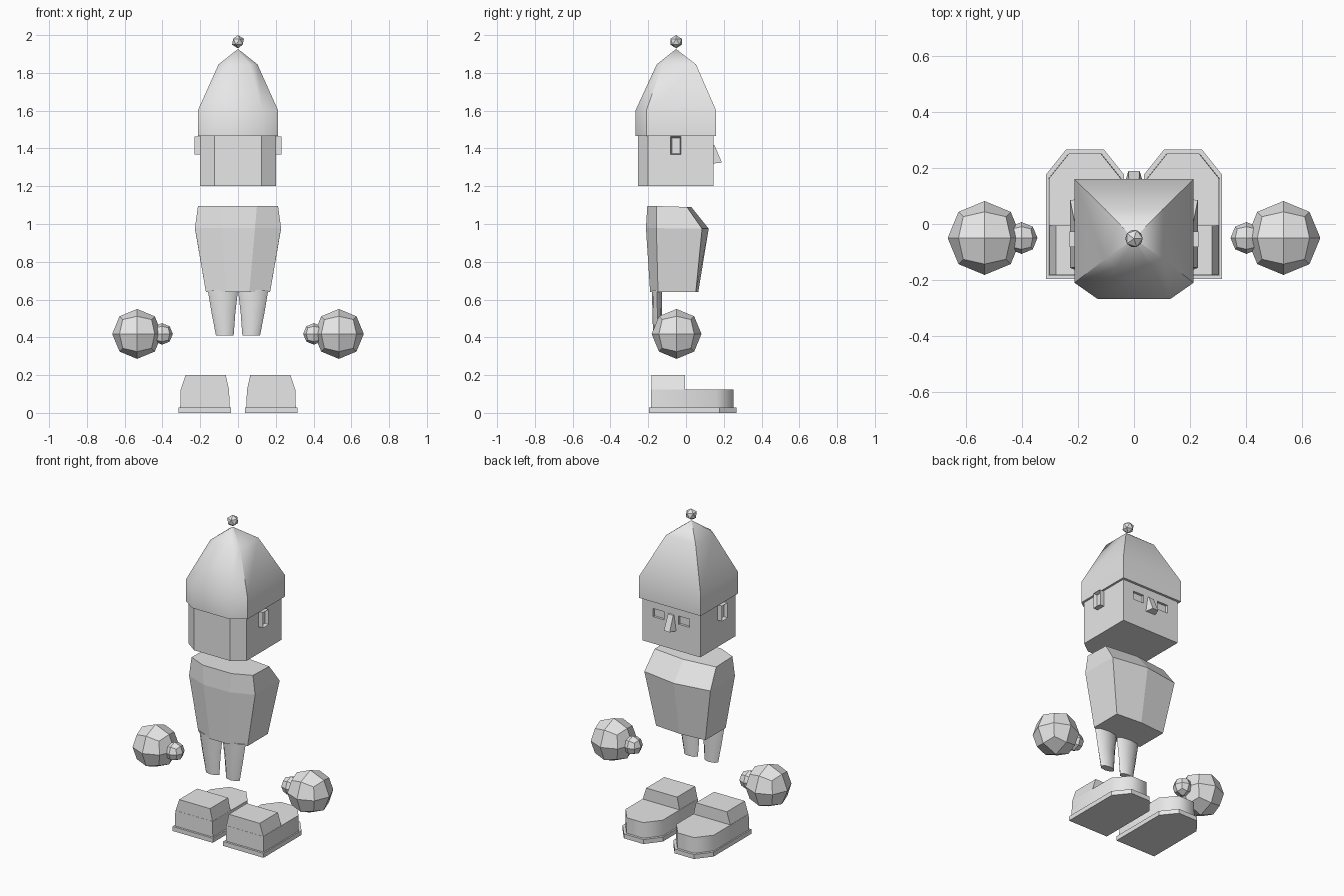
import bpy, bmesh, math
from mathutils import Matrix, Vector

cube = bpy.data.objects.get("Cube")
if cube:
    bpy.data.objects.remove(cube, do_unlink=True)

grey = bpy.data.materials.new("plain_grey")
grey.use_nodes = True
grey.diffuse_color = (0.8, 0.8, 0.8, 1)
grey.node_tree.nodes["Principled BSDF"].inputs["Base Color"].default_value = (0.8, 0.8, 0.8, 1)


def finish(name, bm, smooth=None):
    bmesh.ops.recalc_face_normals(bm, faces=bm.faces[:])
    me = bpy.data.meshes.new(name)
    bm.to_mesh(me)
    bm.free()
    me.materials.append(grey)
    ob = bpy.data.objects.new(name, me)
    bpy.context.collection.objects.link(ob)
    if smooth:
        bpy.ops.object.select_all(action='DESELECT')
        ob.select_set(True)
        bpy.context.view_layer.objects.active = ob
        bpy.ops.object.shade_smooth_by_angle(angle=math.radians(smooth))
    return ob


def loft(name, rings, smooth=None):
    """Skin a stack of equal-length rings of (x, y, z) points and cap both ends."""
    bm = bmesh.new()
    vs = [[bm.verts.new(p) for p in r] for r in rings]
    n = len(vs[0])
    for a, b in zip(vs, vs[1:]):
        for i in range(n):
            j = (i + 1) % n
            bm.faces.new((a[i], a[j], b[j], b[i]))
    bm.faces.new(vs[0])
    bm.faces.new(vs[-1])
    bmesh.ops.remove_doubles(bm, verts=bm.verts[:], dist=0.0005)
    return finish(name, bm, smooth)


def box(bm, lo, hi):
    lo, hi = Vector(lo), Vector(hi)
    m = Matrix.Translation((lo + hi) / 2) @ Matrix.Diagonal((*(hi - lo), 1))
    return bmesh.ops.create_cube(bm, size=1, matrix=m)


def chamfered(w, y0, y1, z, cx, cy):
    """Rectangle ring with its two low-y corners cut off."""
    return [(w, y1, z), (-w, y1, z), (-w, y0 + cy, z), (-w + cx, y0, z),
            (w - cx, y0, z), (w, y0 + cy, z)]


# Head
head = loft("head", [chamfered(0.2, -0.255, 0.145, z, 0.075, 0.055) for z in (1.2, 1.52)])

# Eye recesses cut into the face
bm = bmesh.new()
for s in (-1, 1):
    xs = sorted((s * 0.05, s * 0.125))
    box(bm, (xs[0], 0.13, 1.367), (xs[1], 0.2, 1.418))
cutter = finish("eye_cutter", bm)
cutter.hide_render = True
mod = head.modifiers.new("eyes", 'BOOLEAN')
mod.operation = 'DIFFERENCE'
mod.solver = 'EXACT'
mod.object = cutter
bpy.context.view_layer.objects.active = head
head.select_set(True)
bpy.ops.object.modifier_apply(modifier=mod.name)
bpy.data.objects.remove(cutter, do_unlink=True)

# Nose wedge
loft("nose", [
    [(-0.035, 0.14, 1.32), (0.035, 0.14, 1.32), (0.02, 0.19, 1.325), (-0.02, 0.19, 1.325)],
    [(-0.02, 0.14, 1.42), (0.02, 0.14, 1.42), (0.018, 0.152, 1.415), (-0.018, 0.152, 1.415)]])

# Ears with a sunken centre panel
for s, side in ((1, "left"), (-1, "right")):
    bm = bmesh.new()
    xs = sorted((s * 0.19, s * 0.23))
    box(bm, (xs[0], -0.082, 1.367), (xs[1], -0.026, 1.463))
    bm.normal_update()
    outer = [f for f in bm.faces if f.normal.x * s > 0.9]
    bmesh.ops.inset_region(bm, faces=outer, thickness=0.01)
    bmesh.ops.translate(bm, verts=outer[0].verts[:], vec=(-s * 0.02, 0, 0))
    finish(side + "_ear", bm)

# Hat: upright band, tapered crown, pointed top
loft("hat", [
    chamfered(0.213, -0.268, 0.16, 1.467, 0.083, 0.058),
    chamfered(0.213, -0.268, 0.16, 1.6, 0.083, 0.058),
    chamfered(0.103, -0.155, 0.053, 1.845, 0.04, 0.03),
    chamfered(0.002, -0.055, -0.051, 1.925, 0.0008, 0.0008)], smooth=40)

# Bobble
bm = bmesh.new()
bmesh.ops.create_icosphere(bm, subdivisions=1, radius=0.035,
                           matrix=Matrix.Translation((0, -0.052, 1.965)))
finish("hat_bobble", bm)


# Torso
def torso_ring(w, inner, back, back_side, front_side, front, z, z_front):
    return [(0, front, z_front), (-w, front_side, z_front), (-w, back_side, z),
            (-inner, back, z), (inner, back, z), (w, back_side, z), (w, front_side, z_front)]


loft("torso", [
    torso_ring(0.17, 0.06, -0.19, -0.148, 0.052, 0.065, 0.64, 0.64),
    torso_ring(0.228, 0.09, -0.212, -0.157, 0.085, 0.12, 0.978, 0.975),
    torso_ring(0.212, 0.10, -0.205, -0.155, 0.005, 0.028, 1.095, 1.09)])


# Legs: flat tapered tubes
def oval(cx, cy, rx, ry, z, n=8):
    return [(cx + rx * math.cos(2 * math.pi * i / n),
             cy + ry * math.sin(2 * math.pi * i / n), z) for i in range(n)]


# Shoe outline with a square heel and a chamfered toe
def shoe_ring(s, x0, x1, heel, toe, z):
    return [(s * x0, heel, z), (s * x1, heel, z), (s * x1, toe - 0.09, z),
            (s * (x1 - 0.072), toe, z), (s * (x0 + 0.072), toe, z), (s * x0, toe - 0.09, z)]


def ankle_ring(s, x0, x1, z):
    return [(s * x0, -0.183, z), (s * x1, -0.183, z), (s * x1, -0.005, z), (s * x0, -0.005, z)]


# Faceted ball made from a rounded, once-divided cube
def ball(name, centre, r):
    bm = bmesh.new()
    bmesh.ops.create_cube(bm, size=1)
    bmesh.ops.subdivide_edges(bm, edges=bm.edges[:], cuts=1, use_grid_fill=True)
    for v in bm.verts:
        v.co = v.co.normalized() * r + Vector(centre)
    finish(name, bm)


for s, side in ((1, "left"), (-1, "right")):
    loft(side + "_leg", [oval(s * 0.07, -0.15, 0.047, 0.024, 0.41),
                         oval(s * 0.077, -0.152, 0.063, 0.026, 0.53),
                         oval(s * 0.08, -0.153, 0.08, 0.027, 0.65)], smooth=60)
    loft(side + "_sole", [shoe_ring(s, 0.036, 0.314, -0.197, 0.267, z) for z in (0, 0.028)])
    loft(side + "_shoe", [shoe_ring(s, 0.045, 0.306, -0.184, 0.252, 0.025),
                          shoe_ring(s, 0.047, 0.304, -0.184, 0.252, 0.125)], smooth=60)
    loft(side + "_ankle", [ankle_ring(s, 0.047, 0.304, 0.12),
                           ankle_ring(s, 0.065, 0.278, 0.2)], smooth=40)
    ball(side + "_hand", (s * 0.534, -0.05, 0.418), 0.132)
    ball(side + "_thumb", (s * 0.402, -0.05, 0.418), 0.057)
